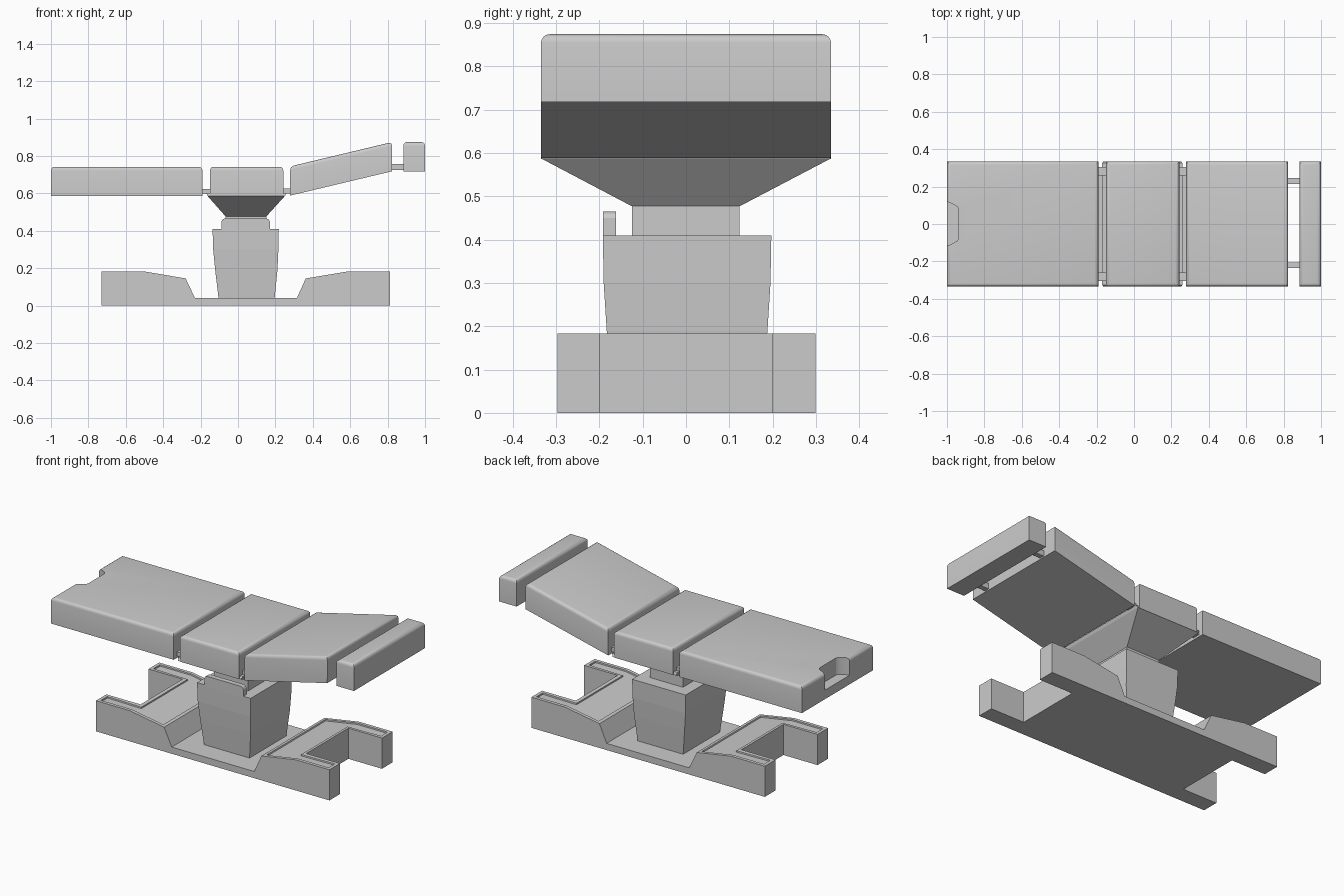
import bpy, bmesh
from math import radians

if "Cube" in bpy.data.objects:
    bpy.data.objects.remove(bpy.data.objects["Cube"])


def finish(name, bm, smooth=False):
    bmesh.ops.recalc_face_normals(bm, faces=bm.faces)
    me = bpy.data.meshes.new(name)
    bm.to_mesh(me)
    bm.free()
    ob = bpy.data.objects.new(name, me)
    bpy.context.collection.objects.link(ob)
    if smooth:
        bpy.ops.object.select_all(action='DESELECT')
        ob.select_set(True)
        bpy.context.view_layer.objects.active = ob
        bpy.ops.object.shade_smooth_by_angle(angle=radians(40))
    return ob


def loft(name, rings):
    """Stack of rectangles (z, x0, x1, y0, y1) joined into a closed solid."""
    bm = bmesh.new()
    loops = [[bm.verts.new(p) for p in ((x0, y0, z), (x1, y0, z), (x1, y1, z), (x0, y1, z))]
             for z, x0, x1, y0, y1 in rings]
    for a, b in zip(loops, loops[1:]):
        for i in range(4):
            j = (i + 1) % 4
            bm.faces.new((a[i], a[j], b[j], b[i]))
    bm.faces.new(loops[0][::-1])
    bm.faces.new(loops[-1])
    return finish(name, bm)


def box(name, x0, x1, y0, y1, z0, z1):
    return loft(name, [(z0, x0, x1, y0, y1), (z1, x0, x1, y0, y1)])


def cushion(name, x0, x1, z0, rise=0.0, thick=0.156, hy=0.335, r=0.02):
    """Table pad with rounded top edges; rise lifts its right end."""
    bm = bmesh.new()
    bmesh.ops.create_cube(bm, size=1)
    for v in bm.verts:
        right, top = v.co.x > 0, v.co.z > 0
        v.co = (x1 if right else x0, hy if v.co.y > 0 else -hy,
                z0 + (thick if top else 0) + (rise if right else 0))
        v.index = 0
    top_face = max(bm.faces, key=lambda f: f.calc_center_median().z)
    bmesh.ops.bevel(bm, geom=list(top_face.edges), offset=r, segments=4,
                    profile=0.5, affect='EDGES')
    return finish(name, bm, smooth=True)


# Base: height strip over a top-view grid, with a notch left open at each end
xs = [-0.73, -0.505, -0.28, -0.23, 0.315, 0.362, 0.59, 0.812]
zs = [0.183, 0.183, 0.145, 0.04, 0.04, 0.145, 0.183, 0.183]
ys = [-0.297, -0.198, 0.198, 0.299]
bm = bmesh.new()
top = [[bm.verts.new((x, y, z)) for y in ys] for x, z in zip(xs, zs)]
raised = []
for i in range(7):
    for j in range(3):
        if i in (0, 6) and j == 1:
            continue
        f = bm.faces.new((top[i][j], top[i + 1][j], top[i + 1][j + 1], top[i][j + 1]))
        if i in (0, 1, 5, 6):
            raised.append(f)
bottom = {}
for v in list(bm.verts):
    bottom[v] = bm.verts.new((v.co.x, v.co.y, 0))
for e in [e for e in bm.edges if e.is_boundary]:
    a, b = e.verts
    bm.faces.new((a, b, bottom[b], bottom[a]))
for f in [f for f in bm.faces if all(v in bottom for v in f.verts)]:
    bm.faces.new([bottom[v] for v in reversed(f.verts)])
bmesh.ops.recalc_face_normals(bm, faces=bm.faces)
# shallow recessed panels on the raised ends
bmesh.ops.inset_region(bm, faces=raised, thickness=0.02, depth=0, use_even_offset=True)
bmesh.ops.inset_region(bm, faces=raised, thickness=0.001, depth=-0.008, use_even_offset=True)
bmesh.ops.dissolve_limit(bm, angle_limit=0.01, verts=bm.verts, edges=bm.edges)
finish("base", bm)

# Column and its upper parts
loft("column", [(0.03, -0.103, 0.195, -0.17, 0.175), (0.19, -0.122, 0.211, -0.183, 0.188),
                (0.30, -0.133, 0.216, -0.19, 0.195), (0.41, -0.136, 0.218, -0.192, 0.197)])
box("column_neck", -0.067, 0.152, -0.125, 0.124, 0.40, 0.48)
loft("control_plate", [(0.40, -0.088, 0.17, -0.192, -0.162), (0.45, -0.088, 0.17, -0.192, -0.162),
                       (0.46, -0.082, 0.164, -0.192, -0.162), (0.465, -0.072, 0.154, -0.192, -0.162)])
loft("table_support", [(0.477, -0.067, 0.152, -0.125, 0.124),
                       (0.587, -0.164, 0.252, -0.334, 0.334),
                       (0.603, -0.17, 0.26, -0.325, 0.325)])

# Table pads
leg = cushion("leg_pad", -1.0, -0.19, 0.586)
cushion("seat_pad", -0.15, 0.242, 0.586)
cushion("back_pad", 0.279, 0.824, 0.588, rise=0.13)
cushion("head_pad", 0.884, 1.0, 0.718)

# Notch in the end of the leg pad
bm = bmesh.new()
outline = [(-1.02, -0.12), (-0.985, -0.112), (-0.945, -0.09), (-0.938, -0.075),
           (-0.938, 0.078), (-0.945, 0.093), (-0.985, 0.115), (-1.02, 0.123)]
face = bm.faces.new([bm.verts.new((x, y, 0.64)) for x, y in outline])
ext = bmesh.ops.extrude_face_region(bm, geom=[face])["geom"]
bmesh.ops.translate(bm, vec=(0, 0, 0.2), verts=[g for g in ext if isinstance(g, bmesh.types.BMVert)])
cutter = finish("notch_cutter", bm)
cutter.hide_render = True
mod = leg.modifiers.new("notch", 'BOOLEAN')
mod.operation, mod.object, mod.solver = 'DIFFERENCE', cutter, 'EXACT'
bpy.ops.object.select_all(action='DESELECT')
bpy.context.view_layer.objects.active = leg
leg.select_set(True)
# cut before smoothing so the notch is part of the mesh
bpy.ops.object.modifier_move_to_index(modifier=mod.name, index=0)
bpy.ops.object.modifier_apply(modifier=mod.name)
bpy.data.objects.remove(cutter)
bpy.ops.object.shade_smooth_by_angle(angle=radians(40))

# Hinge links between pads and rods holding the head pad
for side, s in (("front", -1), ("back", 1)):
    y0, y1 = sorted((s * 0.26, s * 0.305))
    box(f"leg_hinge_{side}", -0.20, -0.14, y0, y1, 0.598, 0.622)
    box(f"back_hinge_{side}", 0.23, 0.29, y0, y1, 0.600, 0.627)
    yc = 0.23 if s > 0 else -0.22
    box(f"head_rod_{side}", 0.80, 0.90, yc - 0.015, yc + 0.015, 0.725, 0.758)
